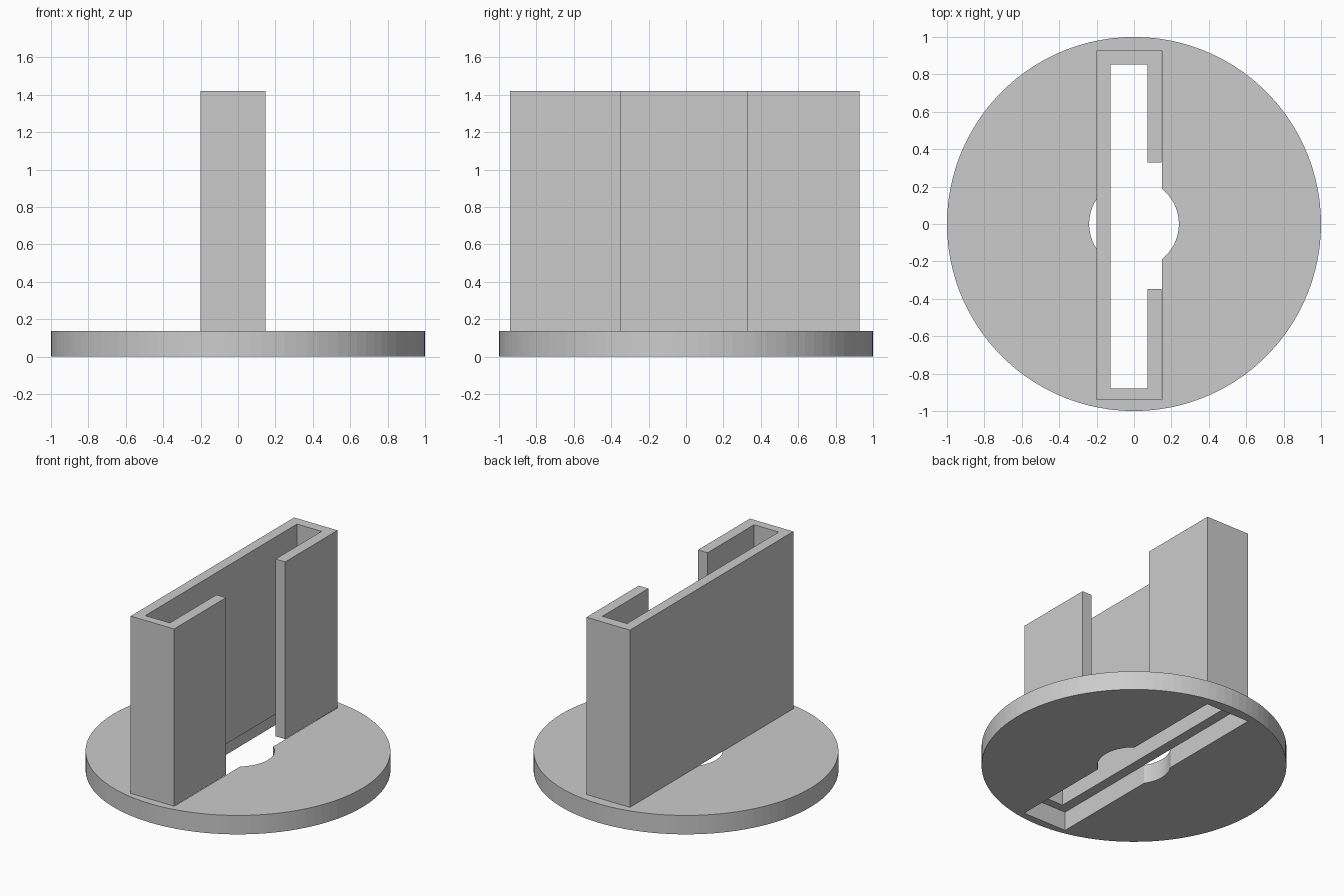
import bpy, bmesh
from math import cos, sin, tau

if "Cube" in bpy.data.objects:
    bpy.data.objects.remove(bpy.data.objects["Cube"])

BASE_H, TOP = 0.137, 1.42


def prism(name, outline, z0, z1):
    """Extrude a counter-clockwise xy outline from z0 to z1."""
    bm = bmesh.new()
    face = bm.faces.new([bm.verts.new((x, y, z0)) for x, y in outline])
    top = bmesh.ops.extrude_face_region(bm, geom=[face])["geom"]
    verts = [v for v in top if isinstance(v, bmesh.types.BMVert)]
    bmesh.ops.translate(bm, verts=verts, vec=(0, 0, z1 - z0))
    bmesh.ops.recalc_face_normals(bm, faces=bm.faces)
    mesh = bpy.data.meshes.new(name)
    bm.to_mesh(mesh)
    bm.free()
    obj = bpy.data.objects.new(name, mesh)
    bpy.context.collection.objects.link(obj)
    return obj


def circle(r, n):
    return [(r * cos(tau * i / n), r * sin(tau * i / n)) for i in range(n)]


def cut(obj, cutter):
    mod = obj.modifiers.new("cut", 'BOOLEAN')
    mod.operation, mod.solver, mod.object = 'DIFFERENCE', 'EXACT', cutter
    bpy.context.view_layer.objects.active = obj
    bpy.ops.object.modifier_apply(modifier=mod.name)
    bpy.data.objects.remove(cutter)


# round base with a central bore and a slot the size of the holder
base = prism("base_disc", circle(1.0, 100), 0, BASE_H)
cut(base, prism("bore_cutter", circle(0.24, 64), -0.1, 0.3))
slot = [(-0.199, -0.941), (0.15, -0.941), (0.15, 0.926), (-0.199, 0.926)]
cut(base, prism("slot_cutter", slot, -0.1, 0.3))

# upright holder: thin C-shaped wall, open in the middle of its +x side
wall = [(-0.2, -0.942), (0.148, -0.942), (0.148, -0.348), (0.071, -0.348),
        (0.071, -0.88), (-0.126, -0.88), (-0.126, 0.854), (0.071, 0.854),
        (0.071, 0.329), (0.148, 0.329), (0.148, 0.927), (-0.2, 0.927)]
prism("holder_wall", wall, BASE_H, TOP)
